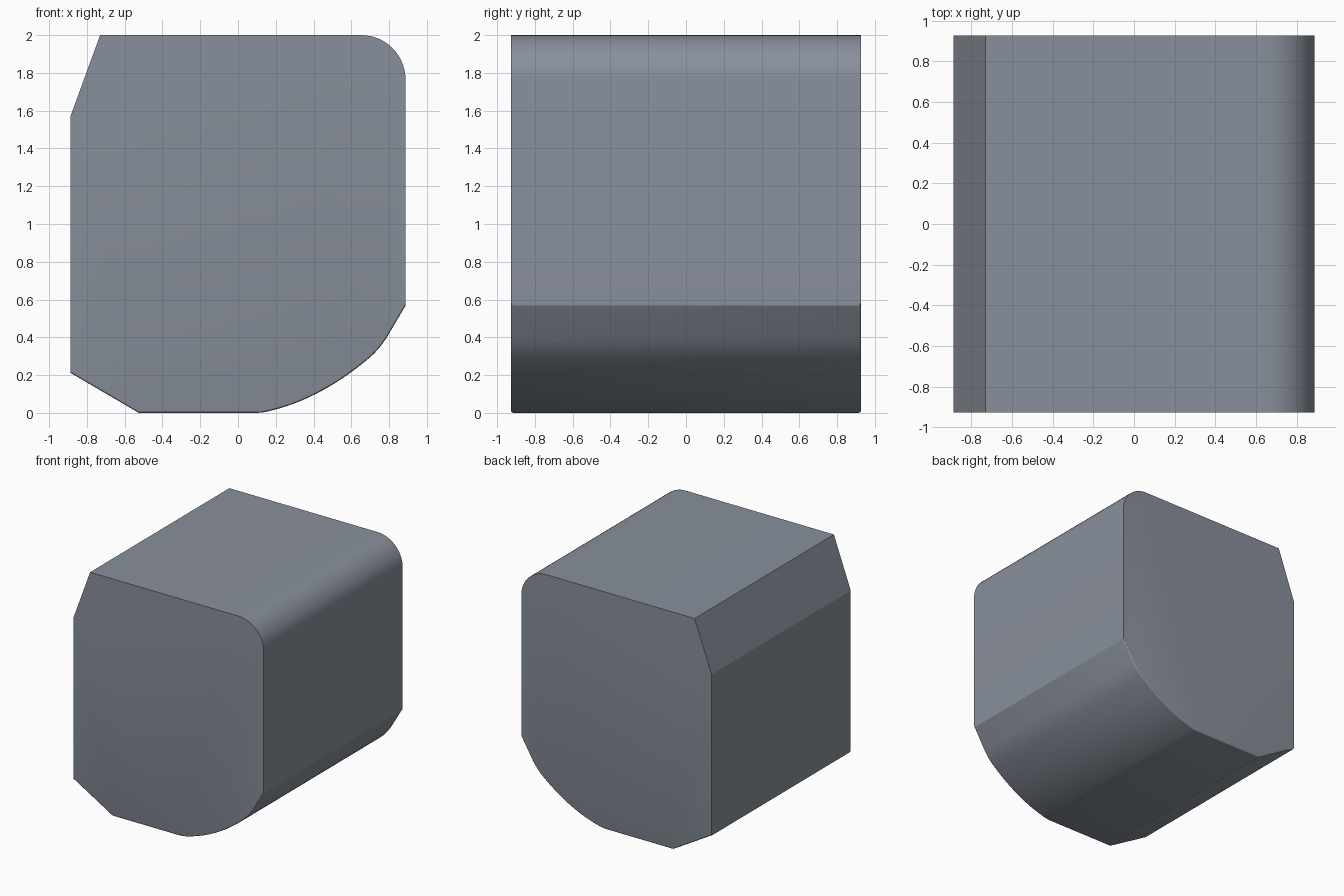
import bpy, bmesh
from math import sin, cos, pi, radians

if "Cube" in bpy.data.objects:
    bpy.data.objects.remove(bpy.data.objects["Cube"])

HALF_DEPTH = 0.927


def quad(a, c, b, n):
    """Points on a quadratic curve from a to b, pulled towards c."""
    return [tuple((1 - t) ** 2 * p + 2 * t * (1 - t) * q + t * t * r
                  for p, q, r in zip(a, c, b))
            for t in (i / n for i in range(n + 1))]


# Front outline (x, z), counter-clockwise from the lower left
outline = [(-0.887, 0.212), (-0.525, 0.0)]
outline += quad((0.10, 0.0), (0.145, 0.002), (0.19, 0.016), 4)
outline += quad((0.19, 0.016), (0.45, 0.082), (0.70, 0.295), 14)[1:]
outline += quad((0.70, 0.295), (0.748, 0.338), (0.785, 0.395), 4)[1:]
outline += [(0.887, 0.568)]
# Rounded upper right corner
r = 0.235
outline += [(0.887 - r + r * cos(i * pi / 28), 2 - r + r * sin(i * pi / 28))
            for i in range(15)]
outline += [(-0.73, 2.0), (-0.887, 1.57)]

# Solid block: extrude the outline from front to back
bm = bmesh.new()
front = bm.faces.new([bm.verts.new((x, -HALF_DEPTH, z)) for x, z in outline])
grown = bmesh.ops.extrude_face_region(bm, geom=[front], use_keep_orig=True)
new_verts = [g for g in grown["geom"] if isinstance(g, bmesh.types.BMVert)]
bmesh.ops.translate(bm, verts=new_verts, vec=(0, 2 * HALF_DEPTH, 0))
bmesh.ops.recalc_face_normals(bm, faces=bm.faces)

# Softened rim around the underside on both ends
rim = [e for e in bm.edges
       if all(v.co.z < 0.58 for v in e.verts)
       and abs(e.verts[0].co.y - e.verts[1].co.y) < 1e-4]
bmesh.ops.bevel(bm, geom=rim, offset=0.013, segments=3, profile=0.5,
                affect='EDGES', clamp_overlap=True)
bmesh.ops.recalc_face_normals(bm, faces=bm.faces)

mesh = bpy.data.meshes.new("rounded_block")
bm.to_mesh(mesh)
bm.free()
block = bpy.data.objects.new("rounded_block", mesh)
bpy.context.collection.objects.link(block)

# Dark slate colour
slate = bpy.data.materials.new("slate")
slate.diffuse_color = (0.25, 0.28, 0.33, 1)
slate.use_nodes = True
slate.node_tree.nodes["Principled BSDF"].inputs["Base Color"].default_value = slate.diffuse_color
mesh.materials.append(slate)

bpy.context.view_layer.objects.active = block
block.select_set(True)
bpy.ops.object.shade_smooth_by_angle(angle=radians(18))
